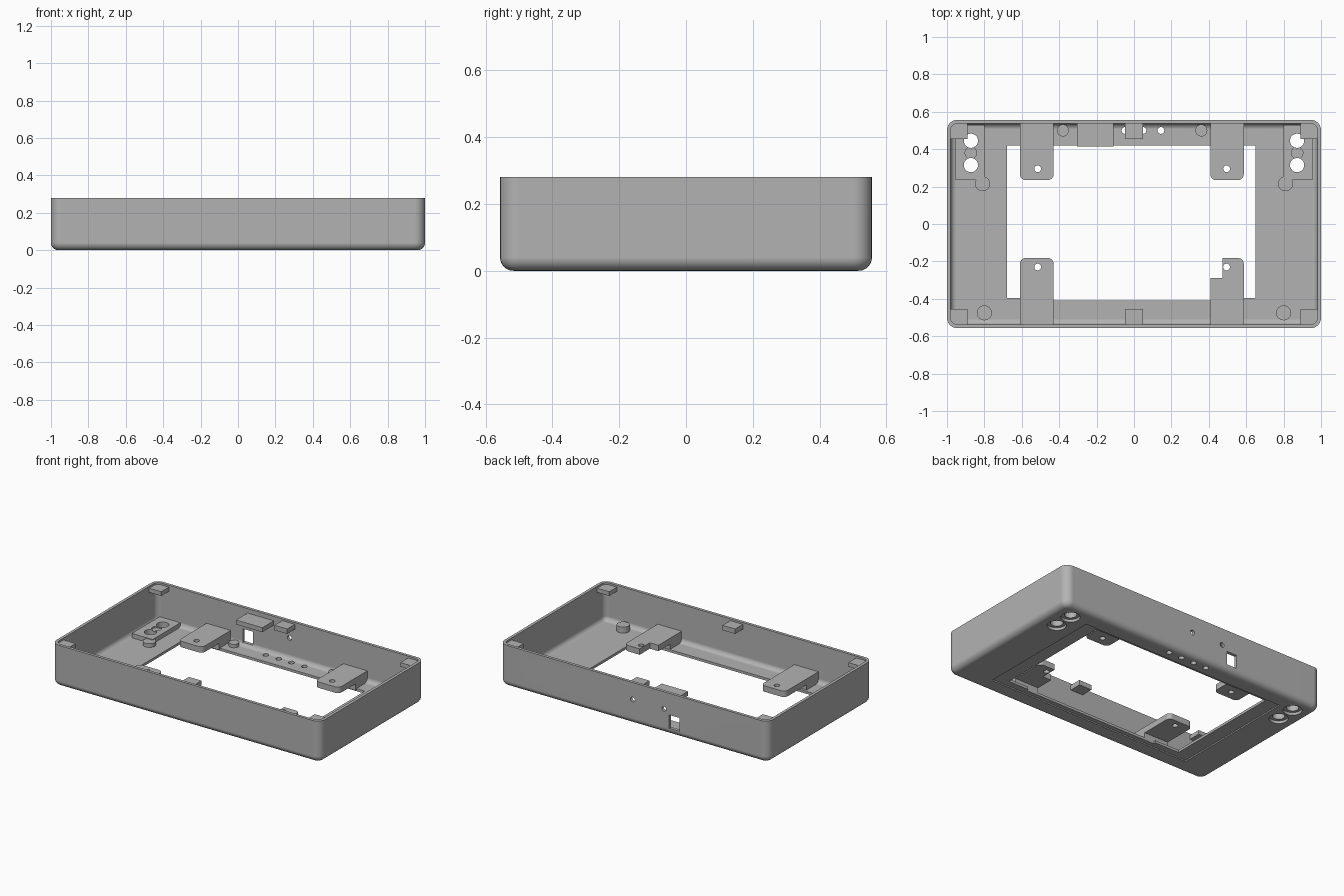
import bpy, bmesh, math

cube = bpy.data.objects.get("Cube")
if cube:
    bpy.data.objects.remove(cube, do_unlink=True)

grey = bpy.data.materials.new("plain grey")
grey.use_nodes = True
COLOUR = (0.45, 0.45, 0.45, 1)
grey.diffuse_color = COLOUR
grey.node_tree.nodes["Principled BSDF"].inputs["Base Color"].default_value = COLOUR

HX, HY, HEIGHT, WALL, FLOOR = 1.0, 0.557, 0.28, 0.02, 0.025
RADIUS, FILLET, STEPS = 0.055, 0.04, 6


def make_object(name, bm):
    bmesh.ops.recalc_face_normals(bm, faces=bm.faces)
    mesh = bpy.data.meshes.new(name)
    bm.to_mesh(mesh)
    bm.free()
    mesh.materials.append(grey)
    ob = bpy.data.objects.new(name, mesh)
    bpy.context.collection.objects.link(ob)
    return ob


def box(name, x0, x1, y0, y1, z0, z1):
    bm = bmesh.new()
    bmesh.ops.create_cube(bm, size=1)
    for v in bm.verts:
        v.co = ((x0 + x1) / 2 + v.co.x * (x1 - x0),
                (y0 + y1) / 2 + v.co.y * (y1 - y0),
                (z0 + z1) / 2 + v.co.z * (z1 - z0))
    return make_object(name, bm)


def prism(name, outline, z0, z1, round_ids=(), radius=0.03):
    """Extruded outline whose chosen corners are rounded."""
    bm = bmesh.new()
    low = [bm.verts.new((x, y, z0)) for x, y in outline]
    high = [bm.verts.new((x, y, z1)) for x, y in outline]
    bm.faces.new(low)
    bm.faces.new(high)
    n = len(outline)
    for i in range(n):
        j = (i + 1) % n
        bm.faces.new((low[i], low[j], high[j], high[i]))
    edges = [bm.edges.get((low[i], high[i])) for i in round_ids]
    if edges:
        bmesh.ops.bevel(bm, geom=edges, offset=radius, segments=5,
                        affect='EDGES', profile=0.5)
    return make_object(name, bm)


def cylinder(name, x, y, z, radius, depth, along_y=False):
    bm = bmesh.new()
    bmesh.ops.create_cone(bm, cap_ends=True, segments=32, radius1=radius,
                          radius2=radius, depth=depth)
    for v in bm.verts:
        a, b, c = v.co
        v.co = (x + a, y + c, z + b) if along_y else (x + a, y + b, z + c)
    return make_object(name, bm)


def upright(name, x, y, radius, z0, z1):
    return cylinder(name, x, y, (z0 + z1) / 2, radius, z1 - z0)


def cut(ob, cutters):
    """Subtract the cutters for good and remove them."""
    for c in cutters:
        mod = ob.modifiers.new("cut", 'BOOLEAN')
        mod.operation, mod.solver, mod.object = 'DIFFERENCE', 'EXACT', c
    bpy.context.view_layer.update()
    graph = bpy.context.evaluated_depsgraph_get()
    mesh = bpy.data.meshes.new_from_object(ob.evaluated_get(graph))
    ob.modifiers.clear()
    ob.data = mesh
    for c in cutters:
        bpy.data.objects.remove(c, do_unlink=True)


def smooth(ob):
    ob.data.shade_smooth()
    ob.data.set_sharp_from_angle(angle=math.radians(30))
    mod = ob.modifiers.new("even shading", 'WEIGHTED_NORMAL')
    mod.keep_sharp = True


def ring(bm, inset, z):
    """Rounded rectangle of vertices, inset from the outer walls."""
    r = max(RADIUS - inset, 0.006)
    verts = []
    for k, (sx, sy) in enumerate(((1, 1), (-1, 1), (-1, -1), (1, -1))):
        for i in range(STEPS + 1):
            a = math.pi / 2 * (k + i / STEPS)
            verts.append(bm.verts.new((sx * (HX - inset - r) + r * math.cos(a),
                                       sy * (HY - inset - r) + r * math.sin(a), z)))
    return verts


# Tray: outer fillet, rim, inner wall and inner fillet
quarter = [math.pi / 2 * i / STEPS for i in range(STEPS + 1)]
profile = [(FILLET * (1 - math.sin(a)), FILLET * (1 - math.cos(a))) for a in quarter]
profile += [(0, HEIGHT), (WALL, HEIGHT)]
inner = FILLET - 0.01
profile += [(WALL + inner * (1 - math.cos(a)), FLOOR + inner * (1 - math.sin(a)))
            for a in quarter]
bm = bmesh.new()
rings = [ring(bm, *p) for p in profile]
for lower, upper in zip(rings, rings[1:]):
    for i in range(len(lower)):
        j = (i + 1) % len(lower)
        bm.faces.new((lower[i], lower[j], upper[j], upper[i]))
bm.faces.new(rings[0])
bm.faces.new(rings[-1])
tray = make_object("tray", bm)

# Tray openings
cutters = [
    box("recess", -0.775, 0.745, -0.44, 0.44, -0.05, 0.008),
    box("window", -0.68, 0.65, -0.395, 0.42, -0.1, 0.1),
    box("window_step", -0.5, 0.5, -0.41, 0, -0.1, 0.1),
    box("square_port", -0.34, -0.265, 0.45, 0.7, 0.045, 0.135),
    cylinder("round_port", 0.744, HY, 0.155, 0.085, 0.15, True),
]
cutters += [cylinder("pin_port", x, HY, 0.166, 0.016, 0.15, True) for x in (0.007, -0.226)]
cutters += [upright("vent", x, 0.5, 0.018, -0.1, 0.1) for x in (-0.144, -0.048, 0.048, 0.144)]
cutters += [upright("counterbore", s * 0.872, y, 0.058, -0.1, 0.1)
            for s in (-1, 1) for y in (0.315, 0.445)]
cut(tray, cutters)
smooth(tray)

# Mounting brackets: plate, supporting block and screw hole
for side, x0, x1, hole in (("left", 0.408, 0.587, 0.495), ("right", -0.61, -0.43, -0.515)):
    for end, s, tip, hole_y in (("back", 1, 0.235, 0.295), ("front", -1, 0.182, 0.23)):
        name = f"{end}_{side}_bracket"
        wall = s * 0.545
        outline = [(x0, wall), (x0, s * tip), (x1, s * tip), (x1, wall)]
        rounded = (1, 2)
        if name == "front_left_bracket":
            notch = -0.29
            outline[1:2] = [(x0, notch), (0.472, notch), (0.472, s * tip)]
            rounded = (4,)
        plate = prism(name, outline, 0.06, 0.1, rounded)
        cut(plate, [upright("screw_hole", hole, s * hole_y, 0.018, 0, 0.2)])
        smooth(plate)
        y0, y1 = sorted((wall, s * 0.412))
        box(name + "_block", x0, x1, y0, y1, 0.015, 0.062)

# Slotted pads and pegs, mirrored left and right
for side, s in (("left", 1), ("right", -1)):
    x0, x1 = sorted((s * 0.8, s * 0.955))
    pad = box(f"{side}_pad", x0, x1, 0.235, 0.53, 0.018, 0.055)
    cut(pad, [upright("hole", s * 0.872, y, 0.038, 0, 0.1) for y in (0.315, 0.445)]
        + [upright("dimple", s * 0.872, 0.38, 0.031, 0.045, 0.1)])
    smooth(pad)
    smooth(upright(f"{side}_pad_peg", s * 0.81, 0.215, 0.04, 0.015, 0.05))
    smooth(upright(f"{side}_front_peg", s * 0.8, -0.475, 0.04, 0.015, 0.065))
    smooth(upright(f"{side}_back_peg", s * 0.37 - 0.01, 0.5, 0.032, 0.015, 0.048))

# Lid rests under the rim
for end, s in (("back", 1), ("front", -1)):
    y0, y1 = sorted((s * 0.455, s * 0.539))
    box(f"{end}_middle_rest", -0.047, 0.047, y0, y1, 0.235, 0.268)
    for side, t in (("left", 1), ("right", -1)):
        x0, x1 = sorted((t * 0.89, t * 0.98))
        box(f"{end}_{side}_corner_rest", x0, x1, y0, y1, 0.24, 0.268)
box("back_wide_rest", -0.305, -0.11, 0.415, 0.54, 0.22, 0.25)
